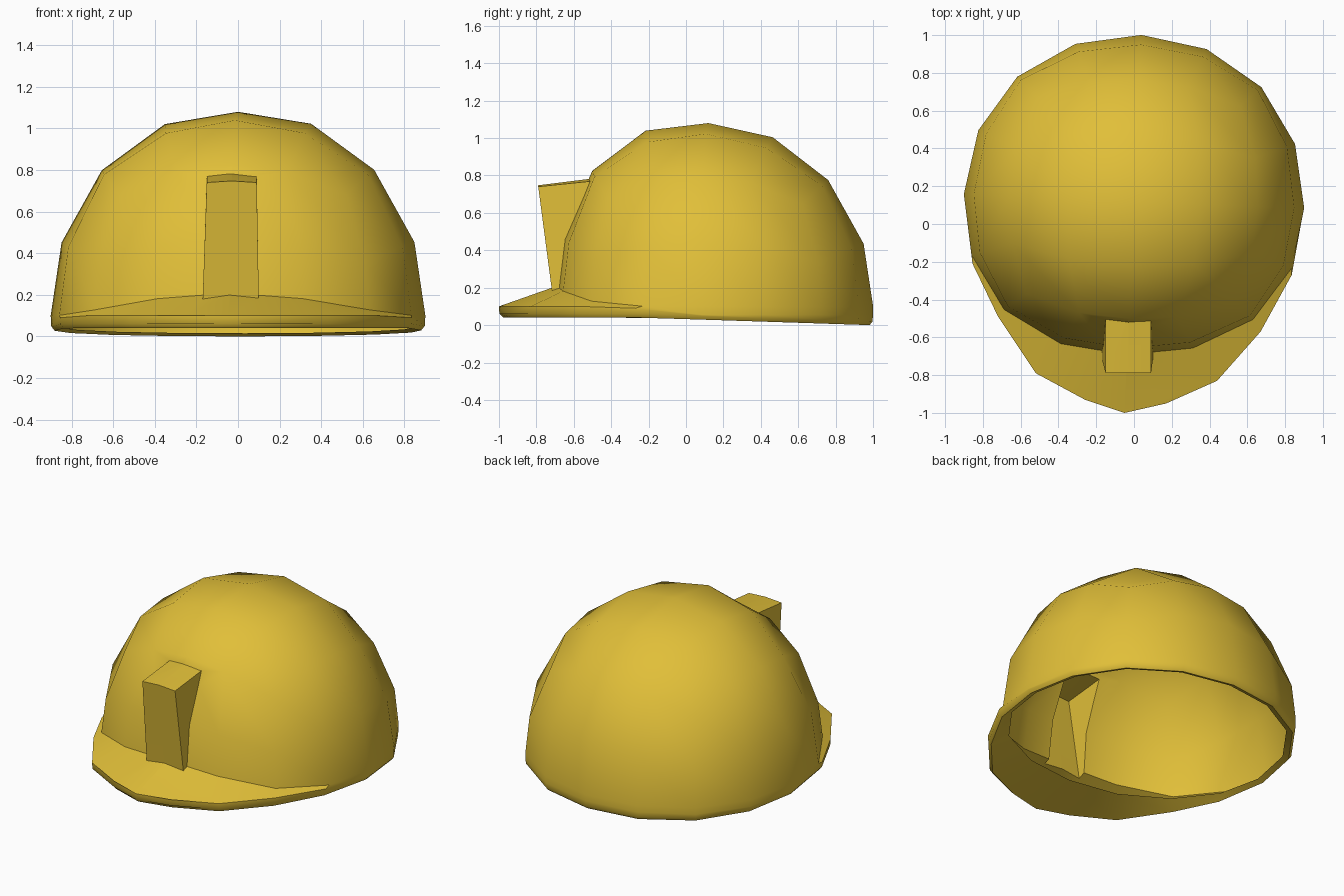
import bpy, bmesh, math

if "Cube" in bpy.data.objects:
    bpy.data.objects.remove(bpy.data.objects["Cube"])

CY = 0.12       # dome centre in y
STEP = math.radians(22.5)

yellow = bpy.data.materials.new("safety yellow")
yellow.diffuse_color = (0.75, 0.52, 0.04, 1)
yellow.use_nodes = True
yellow.node_tree.nodes["Principled BSDF"].inputs["Base Color"].default_value = yellow.diffuse_color


def make_object(name, bm):
    bmesh.ops.recalc_face_normals(bm, faces=bm.faces)
    mesh = bpy.data.meshes.new(name)
    bm.to_mesh(mesh)
    bm.free()
    mesh.materials.append(yellow)
    ob = bpy.data.objects.new(name, mesh)
    bpy.context.collection.objects.link(ob)
    return ob


# point on the dome; depth moves it inside the wall
def dome(az, el, depth=0.0):
    swell = 1 + 0.03 * math.sin(2 * el)
    r, h = math.cos(el) * swell, math.sin(el) * swell
    az -= math.radians(92.5)
    s = math.sin(az)
    r *= 1 + (0.035 if s < 0 else 0.015) * math.sin(2 * az) ** 2 * math.cos(el) ** 2
    ry = 0.86 - 0.055 * math.cos(el) ** 6 if s < 0 else 0.88
    if s < 0 and el < 0.2:
        ry += 0.02 * (1 - max(el, 0) / 0.2)
    return ((0.9 - depth) * r * math.cos(az), CY + (ry - depth) * r * s,
            0.05 + 1.03 * h - 0.025 * s * math.sin(2 * el))


def bottom_z(y):
    return 0.04 * (1 - max(0, y + 0.25) / 1.25)


def shrink(p, s, z):
    return (p[0] * s, CY + (p[1] - CY) * s, z)


# brim outline by column from the front centre, and its joint heights
BRIM = {0: (-0.05, -1.0), 1: (0.44, -0.83), 2: (0.67, -0.57), 3: (0.835, -0.27),
        -1: (-0.52, -0.79), -2: (-0.72, -0.49), -3: (-0.855, -0.21)}
JOINT = {0: 0.2, 1: 0.175, 2: 0.125}
BRIM_MID = {0: (0.17, -0.95), -1: (-0.26, -0.93)}

# top of the dome: one face of a rounded cube, 4 x 4
bm = bmesh.new()
grid = {}
for u in range(-2, 3):
    for v in range(-2, 3):
        x, y = math.tan(u * STEP), math.tan(v * STEP)
        el = math.atan2(1, math.hypot(x, y))
        grid[u, v] = bm.verts.new(dome(math.atan2(y, x), el))
for u in range(-2, 2):
    for v in range(-2, 2):
        bm.faces.new((grid[u, v], grid[u + 1, v], grid[u + 1, v + 1], grid[u, v + 1]))
cap = {round(math.atan2(math.tan(v * STEP), math.tan(u * STEP)) / STEP) % 16: p
       for (u, v), p in grid.items() if max(abs(u), abs(v)) == 2}

# columns run from the cap down outside, over the brim and under to the opening
columns = []
for i in range(16):
    k = i if i <= 8 else i - 16
    az = k * STEP
    off = (az + math.pi / 4) % (math.pi / 2) - math.pi / 4
    low = math.atan(math.tan(STEP) * math.cos(off))
    jz = JOINT.get(abs(k), 0.1)
    jel = math.asin((jz - 0.05) / 1.03)
    base, inner = dome(az, 0), dome(az, 0, 0.055)
    edge = (*BRIM[k], 0.1 if abs(k) < 3 else 0.09) if k in BRIM else (*base[:2], 0.055)
    zb = bottom_z(edge[1])
    lift = {0: 0.05, 1: 0.05, 2: 0.045, 3: 0.025}.get(abs(k), 0.015)
    pts = [dome(az, low), dome(az, jel), edge,
           shrink(edge, 0.998, zb + 0.02), shrink(edge, 0.98, zb),
           (*inner[:2], bottom_z(base[1]) + lift)]
    columns.append([cap[i]] + [bm.verts.new(p) for p in pts])
plug = bm.verts.new((0, CY, 0.07))      # temporary lid, removed below
for i in range(16):
    a, b = columns[i], columns[(i + 1) % 16]
    for j in range(len(a) - 1):
        bm.faces.new((a[j], a[j + 1], b[j + 1], b[j]))
    bm.faces.new((a[-1], plug, b[-1]))

# extra corners that round the brim tip
for i, mid in BRIM_MID.items():
    for row, s in ((3, 1), (4, 0.998), (5, 0.98)):
        a, b = columns[i % 16][row], columns[(i + 1) % 16][row]
        e = next(e for e in a.link_edges if b in e.verts)
        z = (a.co.z + b.co.z) / 2
        _, v = bmesh.utils.edge_split(e, a, 0.5)
        v.co = shrink(mid, s, z)
helmet = make_object("helmet_shell", bm)

# wedge-shaped lamp bracket, tapering down to the brim
bm = bmesh.new()
sides = []
for s in (-1, 0, 1):
    xt, xb = -0.03 + s * 0.12, -0.035 + s * 0.135
    ridge = 0.015 if s == 0 else 0
    prof = [(xt, -0.79, 0.74 + ridge / 2), (xt, -0.45, 0.775 + ridge),
            (xb, -0.6, 0.17), (xb, -0.715, 0.17)]
    sides.append([bm.verts.new(p) for p in prof])
for a, b in zip(sides, sides[1:]):
    for j in range(4):
        bm.faces.new((a[j], a[(j + 1) % 4], b[(j + 1) % 4], b[j]))
bm.faces.new(sides[0])
bm.faces.new(sides[2])
bracket = make_object("lamp_bracket", bm)
bracket.hide_render = True

# merge the bracket into the shell, leaving it hollow behind
bpy.context.view_layer.objects.active = helmet
mod = helmet.modifiers.new("join", 'BOOLEAN')
mod.object = bracket
mod.operation = 'UNION'
mod.solver = 'EXACT'
bpy.ops.object.modifier_apply(modifier=mod.name)
bpy.data.objects.remove(bracket)

# open the underside
bm = bmesh.new()
bm.from_mesh(helmet.data)
lid = [v for v in bm.verts if math.hypot(v.co.x, v.co.y - CY) < 0.01 and v.co.z < 0.2]
bmesh.ops.delete(bm, geom=lid, context='VERTS')
bm.to_mesh(helmet.data)
bm.free()

bpy.ops.object.select_all(action='DESELECT')
helmet.select_set(True)
bpy.ops.object.shade_smooth_by_angle(angle=math.radians(48))
